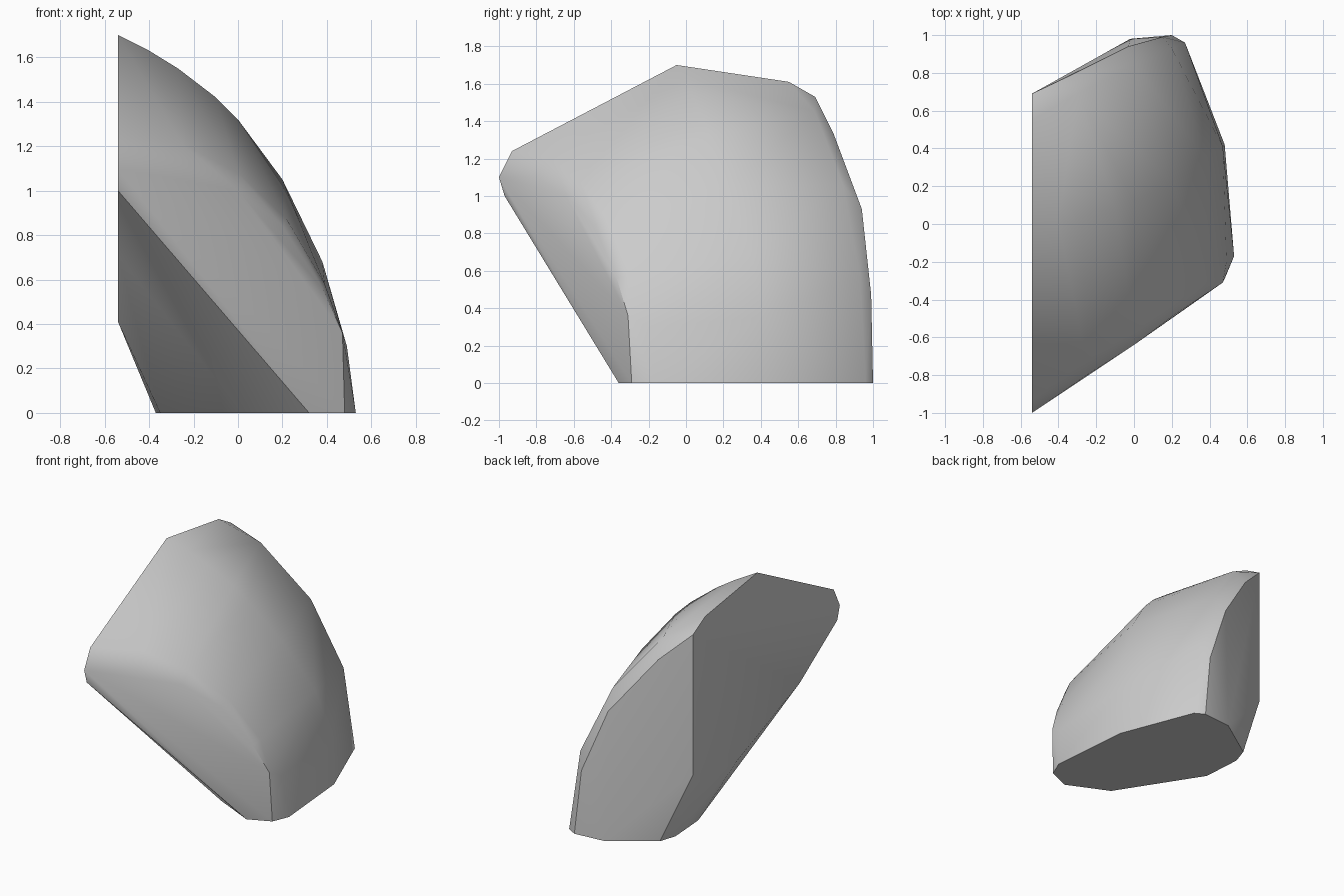
import bpy
import bmesh
import math
from mathutils import Vector

# Remove only the default cube
default_cube = bpy.data.objects.get("Cube")
if default_cube:
    bpy.data.objects.remove(default_cube, do_unlink=True)


def make_material(name, colour):
    material = bpy.data.materials.new(name)
    material.use_nodes = True
    material.diffuse_color = colour
    shader = material.node_tree.nodes["Principled BSDF"]
    shader.inputs["Base Color"].default_value = colour
    return material


def shell_from_rails(name, rails, material):
    """Skin a convex shell over guide rails running from the side cut to the base."""
    mesh_builder = bmesh.new()
    for rail in rails:
        for point in rail:
            mesh_builder.verts.new(Vector(point))
    result = bmesh.ops.convex_hull(mesh_builder, input=mesh_builder.verts[:])
    unused = set(result["geom_interior"] + result["geom_unused"])
    loose = [item for item in unused if isinstance(item, bmesh.types.BMVert) and item.is_valid]
    bmesh.ops.delete(mesh_builder, geom=loose, context="VERTS")

    # Merge nearly flat triangles into clean panels
    bmesh.ops.dissolve_limit(
        mesh_builder,
        angle_limit=math.radians(2),
        verts=mesh_builder.verts[:],
        edges=mesh_builder.edges[:],
    )
    bmesh.ops.recalc_face_normals(mesh_builder, faces=mesh_builder.faces[:])

    mesh = bpy.data.meshes.new(name)
    mesh_builder.to_mesh(mesh)
    mesh_builder.free()
    mesh.materials.append(material)
    shell = bpy.data.objects.new(name, mesh)
    bpy.context.collection.objects.link(shell)
    return shell


CUT = -.54  # plane of the flat side cut

# Curved edge of the front panel, and its rounded shoulder
front_edge = [(CUT, -1, 1.1), (-.25, -.8, 1.1), (0, -.64, 1), (.2, -.49, .84),
              (.38, -.37, .56), (.47, -.31, .36), (.48, -.29, 0)]
front_shoulder = [(CUT, -.93, 1.24), (-.25, -.72, 1.21), (0, -.57, 1.08),
                  (.22, -.42, .87), (.39, -.3, .58), (.49, -.2, .3), (.53, -.17, 0)]

# Crown ridge over the outside of the arc
crown = [(CUT, -.05, 1.7), (-.4, 0, 1.63), (-.27, .03, 1.55), (-.1, .09, 1.42),
         (0, .12, 1.32), (.2, .22, 1.05), (.38, .35, .68), (.47, .41, .35), (.48, .42, 0)]

# Rounded shoulder and curved edge of the back panel
back_shoulder = [(CUT, .55, 1.61), (-.3, .69, 1.45), (0, .84, 1.06),
                 (.2, .93, .58), (.27, .96, 0)]
back_edge = [(CUT, .69, 1.53), (-.33, .79, 1.33), (-.03, .94, .93),
             (.15, .99, .47), (.2, 1, 0)]

# Straight rails of the hollow side, from the front lip round to the back
inner_rails = [
    [(CUT, -.97, 1), (.32, -.36, 0)],
    [(CUT, -.54, .71), (.02, -.22, 0)],
    [(CUT, .2, .41), (-.35, .36, 0)],
    [(CUT, .6, .42), (-.37, .65, 0)],
    [(CUT, .69, .51), (-.33, .77, 0)],
    [(-.02, .98, 0)],
]

grey = make_material("plain grey", (.6, .6, .6, 1))
outer_rails = [front_edge, front_shoulder, crown, back_shoulder, back_edge]
shell = shell_from_rails("curved_wedge_shell", outer_rails + inner_rails, grey)

# Soft shading across panels, crisp at the flat cuts
bpy.ops.object.select_all(action="DESELECT")
shell.select_set(True)
bpy.context.view_layer.objects.active = shell
bpy.ops.object.shade_smooth_by_angle(angle=math.radians(32))
